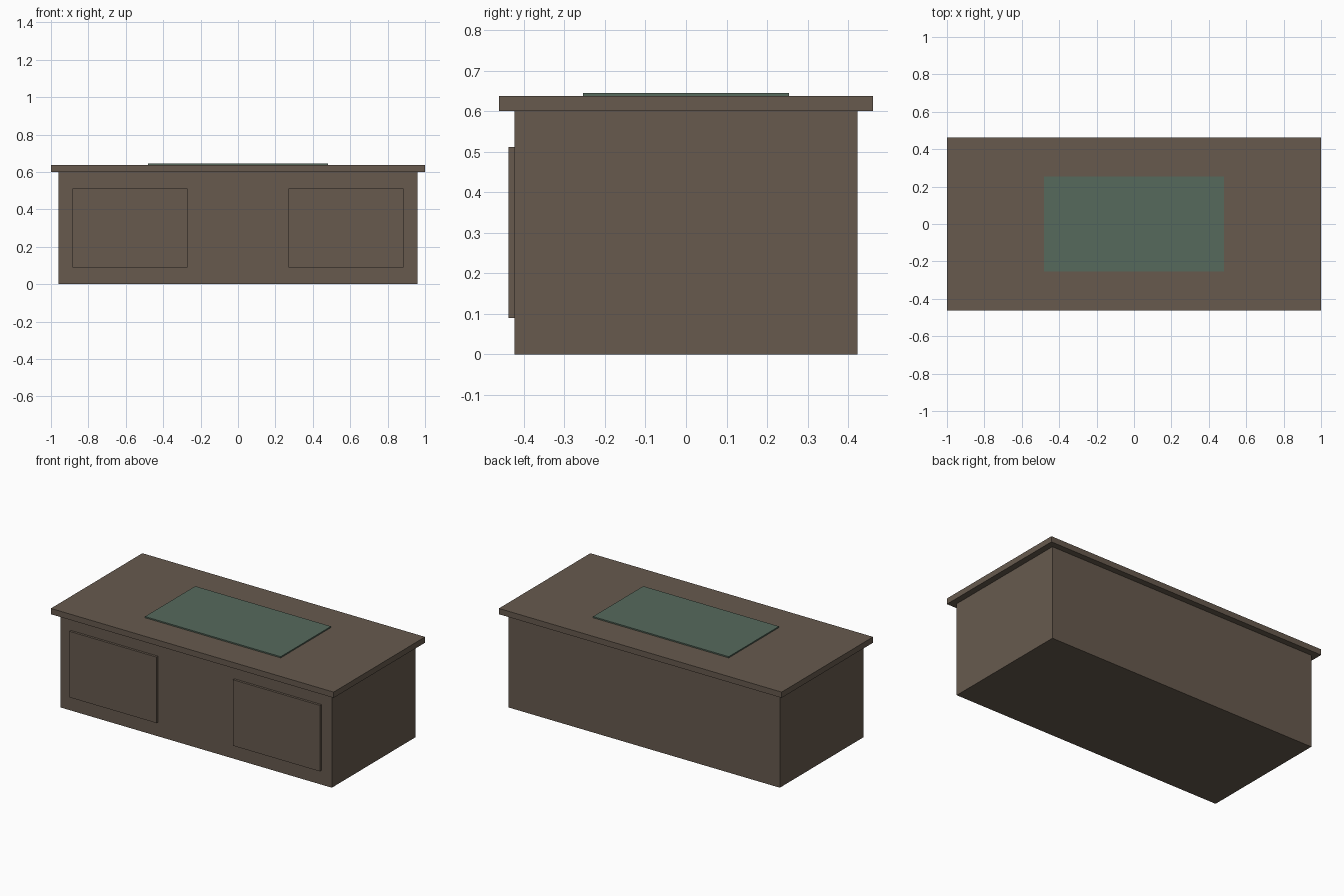
import bpy
import bmesh
from mathutils import Vector

cube = bpy.data.objects.get("Cube")
if cube:
    bpy.data.objects.remove(cube, do_unlink=True)


def make_material(name, rgb):
    mat = bpy.data.materials.new(name)
    mat.use_nodes = True
    colour = (*rgb, 1.0)
    mat.diffuse_color = colour
    mat.node_tree.nodes["Principled BSDF"].inputs["Base Color"].default_value = colour
    return mat


def box(name, low, high, mat):
    """Flat-sided box between two opposite corners."""
    low, high = Vector(low), Vector(high)
    bm = bmesh.new()
    bmesh.ops.create_cube(bm, size=1)
    bmesh.ops.scale(bm, vec=high - low, verts=bm.verts)
    mesh = bpy.data.meshes.new(name)
    bm.to_mesh(mesh)
    bm.free()
    mesh.materials.append(mat)
    obj = bpy.data.objects.new(name, mesh)
    obj.location = (low + high) / 2
    bpy.context.collection.objects.link(obj)
    return obj


wood = make_material("dark brown wood", (0.135, 0.102, 0.076))
green = make_material("muted green leather", (0.092, 0.142, 0.108))

# Solid desk body and overhanging top
box("desk_body", (-0.96, -0.423, 0), (0.96, 0.423, 0.6), wood)
box("desk_top", (-1, -0.462, 0.6), (1, 0.462, 0.637), wood)

# Thin writing pad lying on the top
box("writing_pad", (-0.48, -0.254, 0.637), (0.48, 0.254, 0.645), green)

# Raised front panels, one on each side
for side, x in (("left", 0.578), ("right", -0.578)):
    box(f"front_panel_{side}", (x - 0.308, -0.438, 0.09),
        (x + 0.308, -0.423, 0.512), wood)
